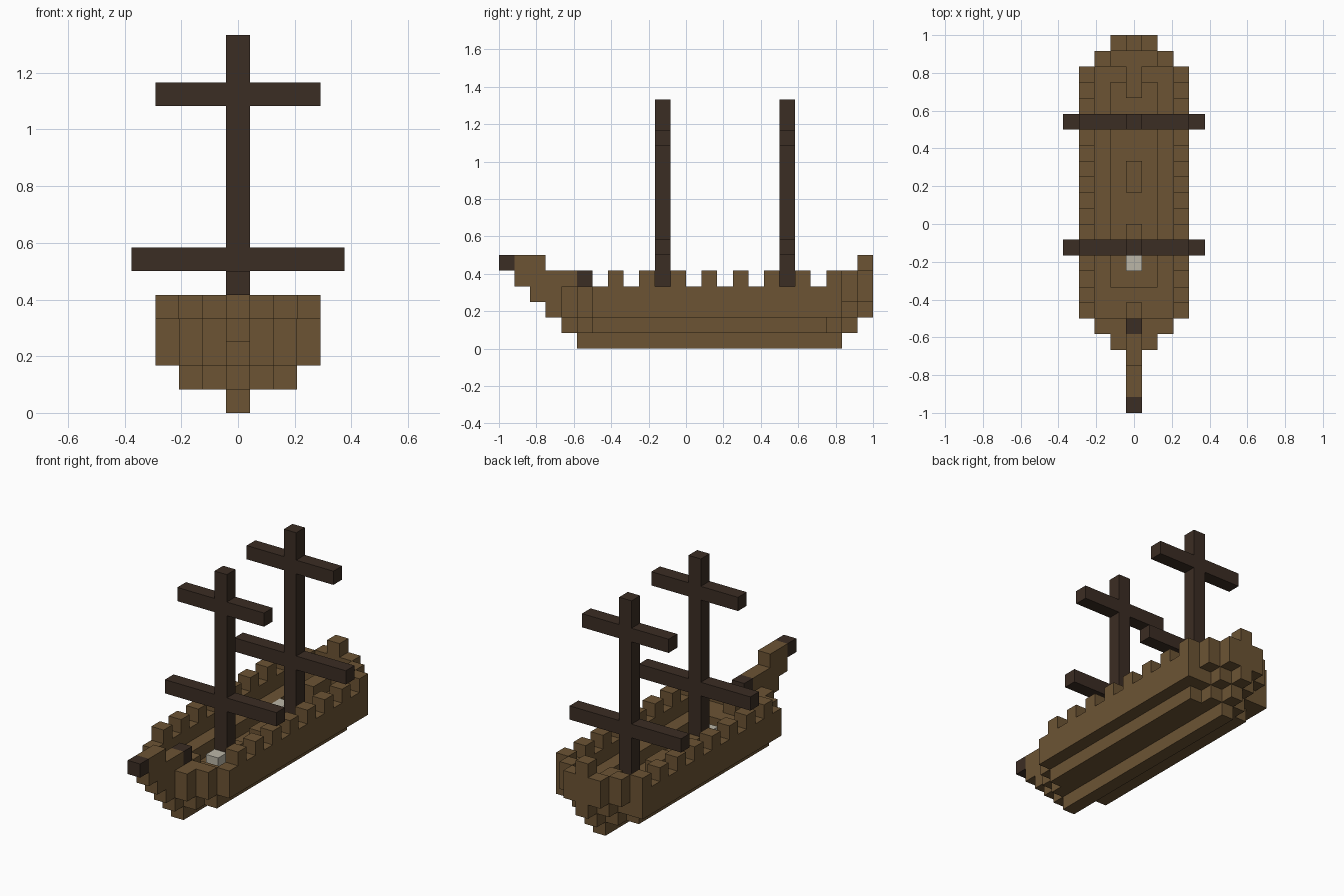
import bpy, bmesh
from mathutils import Matrix, Vector

U = 1 / 12  # edge of one building block

if "Cube" in bpy.data.objects:
    bpy.data.objects.remove(bpy.data.objects["Cube"], do_unlink=True)


def material(name, rgb):
    m = bpy.data.materials.new(name)
    m.use_nodes = True
    m.diffuse_color = (*rgb, 1)
    m.node_tree.nodes["Principled BSDF"].inputs["Base Color"].default_value = (*rgb, 1)
    return m


BROWN = material("brown_wood", (0.15, 0.088, 0.034))
DARK = material("dark_wood", (0.044, 0.026, 0.017))
PALE = material("pale_stone", (0.50, 0.47, 0.39))


def part(name, mat, *boxes):
    """Boxes given as (centre column, half columns, y0, y1, z0, z1) in blocks."""
    bm = bmesh.new()
    for col, half, y0, y1, z0, z1 in boxes:
        centre = Vector((col, (y0 + y1) / 2, (z0 + z1) / 2)) * U
        size = Vector((2 * half + 1, y1 - y0, z1 - z0)) * U
        bmesh.ops.create_cube(bm, size=1, matrix=Matrix.Translation(centre) @ Matrix.Diagonal(size).to_4x4())
    mesh = bpy.data.meshes.new(name)
    bm.to_mesh(mesh)
    bm.free()
    mesh.materials.append(mat)
    obj = bpy.data.objects.new(name, mesh)
    bpy.context.collection.objects.link(obj)
    return obj


def pair(col, *rest):
    """The same box on both sides of the ship."""
    return [(s * col, 0, *rest) for s in (-1, 1)]


# Bottom of the hull
part("keel", BROWN, (0, 0, -7, 10, 0, 1))
part("lower_hull", BROWN, (0, 0, -8, 11, 1, 2), *pair(1, -7, 10, 1, 2), *pair(2, -6, 9, 1, 2))

# Sides and the raised edge of the deck
part("hull_sides", BROWN, *pair(3, -6, 10, 2, 4))
part("deck_edge", BROWN, *pair(2, -6, 10, 2, 3), (0, 1, -6, -4, 2, 3), (0, 1, 9, 10, 2, 3))
part("battlements", BROWN, *[b for y in range(-5, 10, 2) for b in pair(3, y, y + 1, 4, 5)])

# Bow, stem and bowsprit
part("bow", BROWN, (0, 2, -7, -6, 2, 4), (0, 1, -8, -7, 2, 4))
part("stem", BROWN, (0, 0, -9, -8, 2, 3), (0, 0, -10, -8, 3, 4),
     (0, 0, -11, -7, 4, 5), (0, 0, -11, -9, 5, 6))
part("bowsprit_tip", DARK, (0, 0, -12, -11, 5, 6))
part("bow_post", DARK, (0, 0, -7, -6, 4, 5))

# Stern
part("stern", BROWN, (0, 1, 10, 11, 2, 4), *pair(2, 10, 11, 3, 5),
     (0, 1, 11, 12, 3, 5), (0, 0, 11, 12, 2, 3))
part("stern_post", BROWN, (0, 0, 11, 12, 5, 6))

# Blocks standing on the deck
part("deck_blocks", BROWN, (0, 0, 2, 4, 2, 3), (0, 0, -1, 0, 2, 3),
     (0, 0, 8, 10, 2, 4), (0, 0, -6, -5, 2, 4))
part("front_lamp", PALE, (0, 0, -3, -2, 2, 3))
part("rear_lamp", PALE, (-1, 0, 6, 7, 2, 3))

# Masts with two yards each
for name, y in (("front", -2), ("rear", 6)):
    part(name + "_mast", DARK, (0, 0, y, y + 1, 2, 16))
    part(name + "_lower_yard", DARK, *[(s * 2.5, 1.5, y, y + 1, 6, 7) for s in (-1, 1)])
    part(name + "_upper_yard", DARK, *[(s * 2, 1, y, y + 1, 13, 14) for s in (-1, 1)])
